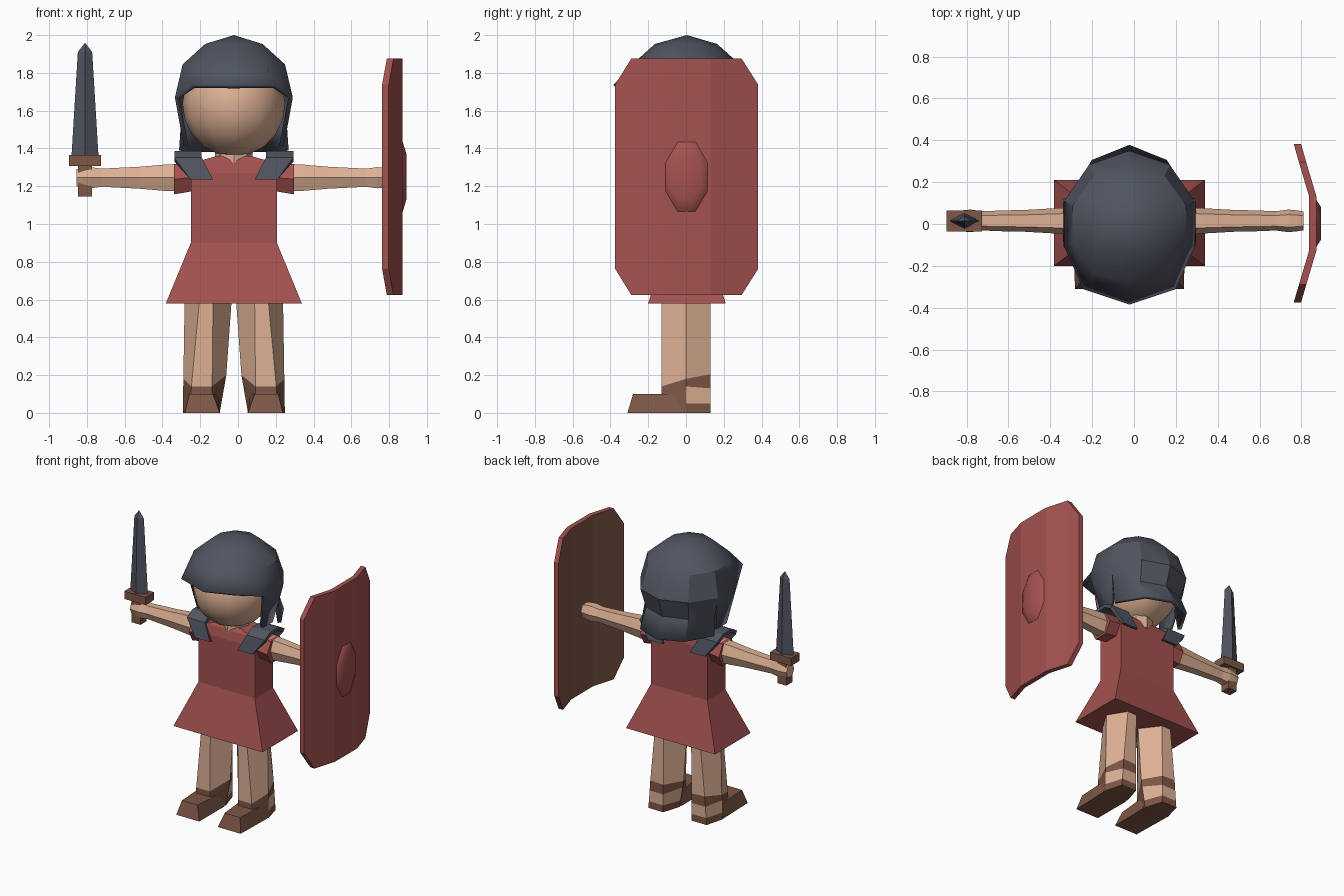
import bpy, bmesh, math
from mathutils import Vector

if "Cube" in bpy.data.objects:
    bpy.data.objects.remove(bpy.data.objects["Cube"])

CX = -0.022  # body centre line


def material(name, rgb):
    m = bpy.data.materials.new(name)
    m.diffuse_color = (*rgb, 1)
    m.use_nodes = True
    m.node_tree.nodes["Principled BSDF"].inputs["Base Color"].default_value = m.diffuse_color
    return m


SKIN = material("skin", (0.73, 0.44, 0.30))
RED = material("red cloth", (0.37, 0.085, 0.08))
STEEL = material("steel", (0.08, 0.09, 0.118))
BROWN = material("brown leather", (0.21, 0.097, 0.062))


def build(name, verts, faces, mats, ids=None, smooth=None):
    """Make an object from points and faces, with outward normals."""
    me = bpy.data.meshes.new(name)
    bm = bmesh.new()
    vs = [bm.verts.new(v) for v in verts]
    for n, f in enumerate(faces):
        bm.faces.new([vs[i] for i in f]).material_index = ids[n] if ids else 0
    bmesh.ops.recalc_face_normals(bm, faces=bm.faces)
    bm.to_mesh(me)
    bm.free()
    for m in mats:
        me.materials.append(m)
    if smooth:
        me.shade_smooth()
        me.set_sharp_from_angle(angle=math.radians(smooth))
    ob = bpy.data.objects.new(name, me)
    bpy.context.collection.objects.link(ob)
    return ob


def loft(name, rings, mats, rule=None, smooth=None):
    """Skin a list of equal rings and cap both ends."""
    n = len(rings[0])
    verts = [v for r in rings for v in r]
    faces, ids = [], []
    for l in range(len(rings) - 1):
        for i in range(n):
            j = (i + 1) % n
            faces.append((l * n + i, l * n + j, (l + 1) * n + j, (l + 1) * n + i))
            ids.append(rule(l, i) if rule else 0)
    faces += [range(n), range(len(verts) - n, len(verts))]
    ids += [rule(0, 0) if rule else 0, 0]
    return build(name, verts, faces, mats, ids, smooth)


def rect(hx, hy, z, x=CX, y=0.005):
    return [(x - hx, y - hy, z), (x + hx, y - hy, z), (x + hx, y + hy, z), (x - hx, y + hy, z)]


def hexagon(x, hy, hz, y=0.015, z=1.245):
    """Hexagon in the yz plane with ridges at front and back."""
    return [(x, y + hy * a, z + hz * b) for a, b in
            ((-1, 0), (-.55, 1), (.55, 1), (1, 0), (.55, -1), (-.55, -1))]


# Tunic and neck
loft("tunic", [rect(.36, .205, .58), rect(.228, .105, .90), rect(.228, .105, 1.27),
               rect(.18, .09, 1.335), rect(.09, .07, 1.36)], [RED])
loft("neck", [[(CX + .1 * math.cos(a * math.pi / 4), .01 + .1 * math.sin(a * math.pi / 4), z)
               for a in range(8)] for z in (1.30, 1.45)], [SKIN])

for side, tag in ((-1, "right"), (1, "left")):
    X = lambda d: CX + side * d

    # Leg with sandal straps, faces coloured by level and direction
    top, ankle, sole = (.26, .18, .11, .01, .11, .18), (.267, .22, .115, .04, .115, .22), \
        (.27, .235, .115, .075, .115, .235)
    ys = (0, -.13, -.13, 0, .13, .13)

    def leg_point(i, z):
        if z < .2:
            d = sole[i] + (ankle[i] - sole[i]) * z / .2
        else:
            d = ankle[i] + (top[i] - ankle[i]) * (z - .2) / .42
        return (X(d), ys[i], z)

    levels = [[0] * 6, [.05] * 6, [.14, .10, .10, .15, .13, .13],
              [.18, .14, .14, .20, .20, .205], [.62] * 6]
    loft(tag + "_leg", [[leg_point(i, lv[i]) for i in range(6)] for lv in levels],
         [SKIN, BROWN], lambda l, i: 0 if l == 3 or (l == 1 and i >= 3) else 1)

    # Front of the sandal
    loft(tag + "_sandal_toe", [
        [(X(.26), -.31, 0), (X(.075), -.31, 0), (X(.11), -.28, .10), (X(.235), -.28, .10)],
        [(X(.268), -.02, 0), (X(.073), -.02, 0), (X(.085), -.02, .10), (X(.25), -.02, .10)]], [BROWN])

    # Sleeve and arm
    loft(tag + "_sleeve", [hexagon(X(.18), .09, .07, .01, 1.25),
                           hexagon(X(.318), .095, .08, .01, 1.237)], [RED])
    loft(tag + "_arm", [hexagon(X(d), hy, hz) for d, hy, hz in
                        ((.28, .065, .073), (.36, .06, .07), (.50, .052, .058), (.60, .05, .053),
                         (.70, .046, .048), (.76, .054, .056), (.80, .05, .052), (.832, .045, .045))],
         [SKIN])

    # Shoulder plate draped over the shoulder: (y, z, inner, outer)
    path = ((-.135, 1.235, .11, .23), (-.11, 1.352, .17, .315), (-.045, 1.386, .17, .315),
            (.055, 1.386, .17, .315), (.12, 1.352, .17, .315), (.145, 1.235, .11, .23))
    rings = []
    for y, z, a, b in path:
        yi, zi = .005 + (y - .005) * .86, z - (.022 if z > 1.3 else 0)
        rings.append([(X(a), y, z), (X(b), y, z), (X(b), yi, zi), (X(a), yi, zi)])
    loft(tag + "_shoulder_plate", rings, [STEEL])

# Head
bm = bmesh.new()
bmesh.ops.create_uvsphere(bm, u_segments=12, v_segments=10, radius=1)
for v in bm.verts:
    v.co = Vector((CX + v.co.x * .272, -.01 + v.co.y * .295, 1.635 + v.co.z * .278))
me = bpy.data.meshes.new("head")
bm.to_mesh(me)
bm.free()
me.materials.append(SKIN)
me.shade_smooth()
bpy.context.collection.objects.link(bpy.data.objects.new("head", me))


# Helmet: ten-sided dome, flared brow, cheek flaps, neck guard
def around(k, rx, ry, z):
    a = math.radians(-90 + 36 * k)
    return (CX + rx * math.cos(a), ry * math.sin(a), z)


hv = [(CX, .005, 2.0)]
hv += [around(k, .16, .165, 1.953) for k in range(10)]
hv += [around(k, .285, .285, 1.845) for k in range(10)]
for k in range(10):
    if k in (0, 1, 9):
        hv.append(around(k, .375, .385, 1.735))
    else:
        hv.append(around(k, .328, .35, 1.67))
hf = [(0, 1 + k, 1 + (k + 1) % 10) for k in range(10)]
for b in (1, 11):
    hf += [(b + k, b + (k + 1) % 10, b + 10 + (k + 1) % 10, b + 10 + k) for k in range(10)]
for k0, k1, s in ((2, 3, 1), (8, 7, -1)):  # cheek flaps
    n = len(hv)
    hv += [(CX + s * .265, -.06, 1.41), (CX + s * .265, .055, 1.41)]
    hf.append((21 + k0, 21 + k1, n + 1, n))
n = len(hv)
hv += [around(k, .295, .305, 1.53) for k in range(3, 8)]
hv += [around(k, .305, .378, 1.39) for k in range(3, 8)]
for i in range(4):  # nape and neck guard
    hf += [(24 + i, 25 + i, n + i + 1, n + i), (n + i, n + i + 1, n + i + 6, n + i + 5)]
helmet = build("helmet", hv, hf, [STEEL], smooth=28)
if helmet.data.polygons[0].normal.z < 0:
    helmet.data.flip_normals()
sol = helmet.modifiers.new("thickness", 'SOLIDIFY')
sol.thickness = .025
sol.offset = -1

# Sword
SX, SY = -.81, .015


def diamond(hx, hy, z):
    return [(SX - hx, SY, z), (SX, SY - hy, z), (SX + hx, SY, z), (SX, SY + hy, z)]


loft("sword_blade", [diamond(.072, .037, 1.35), diamond(.038, .024, 1.91), diamond(.004, .003, 1.955)], [STEEL])
loft("sword_guard", [rect(.085, .05, z, SX, SY) for z in (1.308, 1.365)], [BROWN])
loft("sword_grip", [rect(.036, .035, z, SX, SY) for z in (1.145, 1.32)], [BROWN])

# Curved shield with cut corners: (y, outer x, half height), leather inside
cols = ((-.375, .798, .488), (-.29, .823, .625), (-.125, .872, .625),
        (.13, .872, .625), (.295, .823, .625), (.382, .798, .488))
loft("shield", [[(x, y, 1.25 - h), (x, y, 1.25 + h), (x - .035, y, 1.25 + h), (x - .035, y, 1.25 - h)]
                for y, x, h in cols], [RED, BROWN], lambda l, i: 1 if i == 2 else 0)
bpy.data.objects["shield"].data.polygons[-2].material_index = 0
loft("shield_boss", [[(x, .003 + ry * math.cos(a * math.pi / 4 + .393),
                       1.25 + rz * math.sin(a * math.pi / 4 + .393)) for a in range(8)]
                     for x, ry, rz in ((.865, .125, .205), (.872, .12, .20), (.893, .085, .125))],
     [RED], smooth=40)
